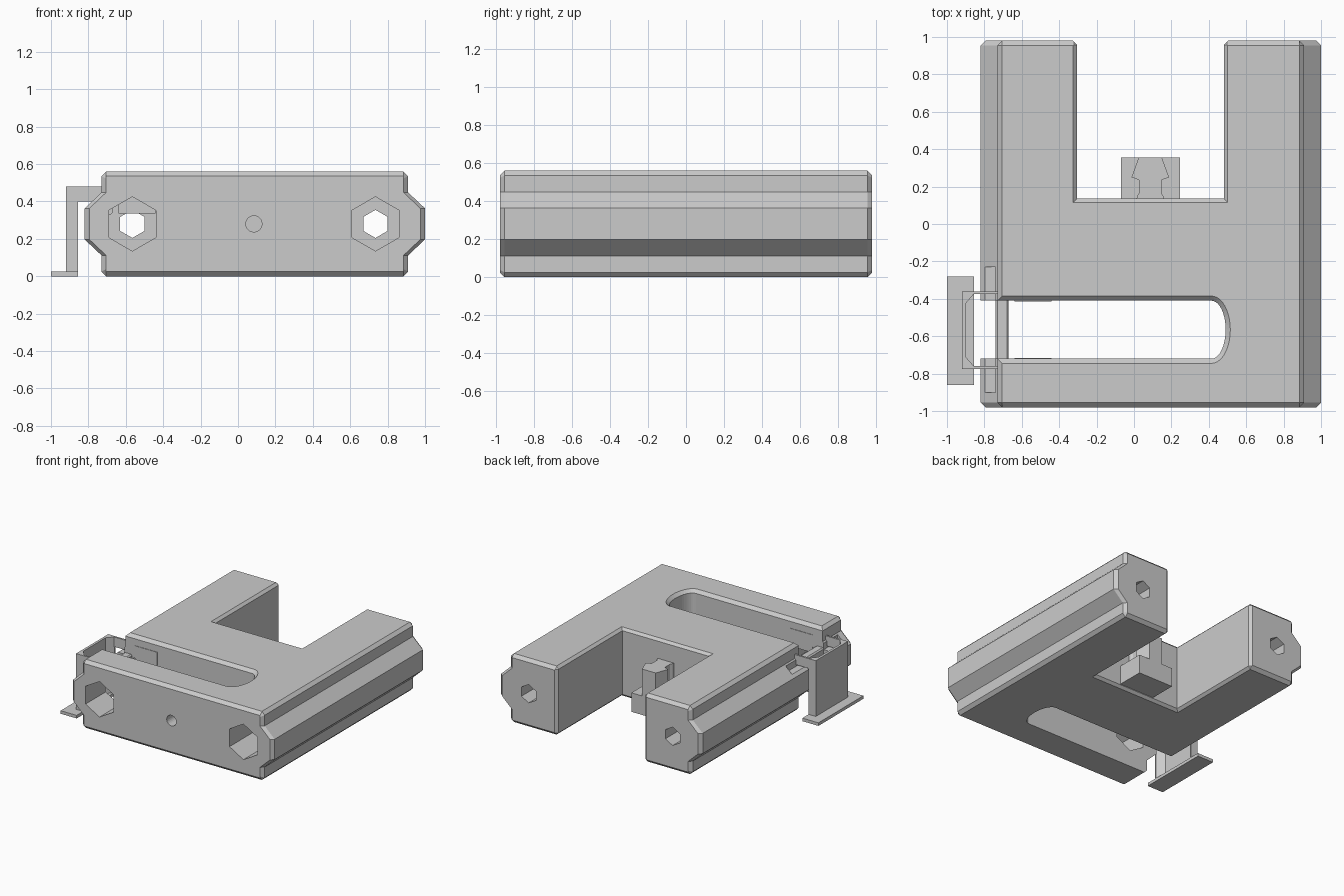
import bpy, bmesh, math

cube = bpy.data.objects.get("Cube")
if cube:
    bpy.data.objects.remove(cube, do_unlink=True)

grey = bpy.data.materials.new("plain_grey")
grey.use_nodes = True
grey.diffuse_color = (0.6, 0.6, 0.6, 1)
grey.node_tree.nodes["Principled BSDF"].inputs["Base Color"].default_value = (0.6, 0.6, 0.6, 1)

MID_X, MID_Z = 0.09, 0.28


def loft(name, rings):
    """Closed solid through rings of equal point count."""
    bm = bmesh.new()
    loops = [[bm.verts.new(p) for p in ring] for ring in rings]
    n = len(loops[0])
    for a, b in zip(loops, loops[1:]):
        for i in range(n):
            j = (i + 1) % n
            bm.faces.new((a[i], a[j], b[j], b[i]))
    bm.faces.new(loops[0])
    bm.faces.new(loops[-1])
    bmesh.ops.recalc_face_normals(bm, faces=bm.faces)
    mesh = bpy.data.meshes.new(name)
    bm.to_mesh(mesh)
    bm.free()
    mesh.materials.append(grey)
    obj = bpy.data.objects.new(name, mesh)
    bpy.context.scene.collection.objects.link(obj)
    return obj


def along_y(name, outline, y0, y1):
    return loft(name, [[(x, y, z) for x, z in outline] for y in (y0, y1)])


def along_z(name, outline, z0, z1):
    return loft(name, [[(x, y, z) for x, y in outline] for z in (z0, z1)])


def box(name, x0, x1, y0, y1, z0, z1):
    return along_z(name, [(x0, y0), (x1, y0), (x1, y1), (x0, y1)], z0, z1)


def ngon(x, r, n):
    turn = math.tau / n
    return [(x + r * math.sin(turn * i), MID_Z + r * math.cos(turn * i)) for i in range(n)]


def cut(target, cutter):
    cutter.hide_render = True
    mod = target.modifiers.new("cut", 'BOOLEAN')
    mod.operation = 'DIFFERENCE'
    mod.solver = 'EXACT'
    mod.object = cutter
    bpy.context.view_layer.objects.active = target
    bpy.ops.object.modifier_apply(modifier=mod.name)
    bpy.data.objects.remove(cutter, do_unlink=True)


# Main body: ridged cross-section with chamfered ends
def body_ring(y, inset):
    quarter = [(0.795, 0.28 - inset), (0.82 - inset, 0.255 - inset / 2),
               (0.82 - inset, 0.168), (0.91 - inset, 0.083)]
    half = quarter + [(u, -v) for u, v in reversed(quarter)]
    full = half + [(-u, -v) for u, v in half]
    return [(MID_X + u, y, MID_Z + v) for u, v in full]


body = loft("body", [body_ring(-0.98, 0.025), body_ring(-0.955, 0),
                     body_ring(0.955, 0), body_ring(0.98, 0.025)])


# Rear notch, flaring at top, bottom and rear
def notch_ring(z, f):
    x0, x1, y0 = -0.305 - f, 0.48 + f, 0.135 - f
    return [(x0, y0, z), (x1, y0, z), (x1, 0.958, z), (x1 + 0.05, 1.008, z),
            (x0 - 0.05, 1.008, z), (x0, 0.958, z)]


cut(body, loft("notch_cutter", [notch_ring(-0.02, 0.04), notch_ring(0.02, 0),
                                notch_ring(0.54, 0), notch_ring(0.58, 0.04)]))


# Front slot with a rounded inner end, flaring at the top
def slot_ring(z, f):
    arc = [math.radians(-90 + 180 * i / 20) for i in range(21)]
    pts = [(0.415 + (0.075 + f) * math.cos(a), -0.565 + (0.155 + f) * math.sin(a), z) for a in arc]
    return [(-1.1, -0.72 - f, z)] + pts + [(-1.1, -0.41 + f, z)]


cut(body, loft("slot_cutter", [slot_ring(-0.05, 0), slot_ring(0.535, 0), slot_ring(0.575, 0.04)]))

# Hexagonal bores with wide front sockets
for x in (MID_X - 0.655, MID_X + 0.645):
    cut(body, along_y("bore_cutter", ngon(x, 0.075, 6), -1.1, 1.1))
    cut(body, along_y("socket_cutter", ngon(x, 0.145, 6), -1.1, -0.3))

# Small round hole in the front and the clip seat on the right ridge
cut(body, along_y("pin_hole_cutter", ngon(0.085, 0.043, 24), -1.1, -0.65))
cut(body, box("seat_cutter", -0.95, -0.74, -0.9, -0.23, 0.385, 0.5))

# Crossbar the clip hooks over
bx, bz, r, c = -0.705, 0.365, 0.035, 0.025
bar = [(r, c), (c, r), (-c, r), (-r, c), (-r, -c), (-c, -r), (c, -r), (r, -c)]
along_y("crossbar", [(bx + u, bz + v) for u, v in bar], -0.73, -0.40)

# Clip: channel-shaped upright, foot plate and two hooked arms
channel = [(-0.92, -0.775), (-0.855, -0.775), (-0.855, -0.762), (-0.90, -0.71),
           (-0.90, -0.425), (-0.855, -0.373), (-0.855, -0.36), (-0.92, -0.36)]
along_z("clip_upright", channel, 0, 0.48)
box("clip_foot", -1.0, -0.855, -0.86, -0.28, 0, 0.025)
for side, outer, thin, hook in (("front", -0.775, -0.76, -0.716), ("rear", -0.36, -0.375, -0.414)):
    box("clip_arm_" + side, -0.86, -0.60, min(outer, thin), max(outer, thin), 0.40, 0.48)
    box("clip_hook_" + side, -0.64, -0.44, min(outer, hook), max(outer, hook), 0.335, 0.48)

# Rear catch: block with a flared head standing on it
box("catch_block", -0.07, 0.245, 0.125, 0.355, 0.025, 0.18)
side = [(0.075, 0.125), (0.07, 0.15), (0.06, 0.165), (0.06, 0.235), (0.1, 0.25), (0.062, 0.355)]
head = [(0.087 + u, y) for u, y in side] + [(0.087 - u, y) for u, y in reversed(side)]
along_z("catch_head", head, 0.18, 0.40)
